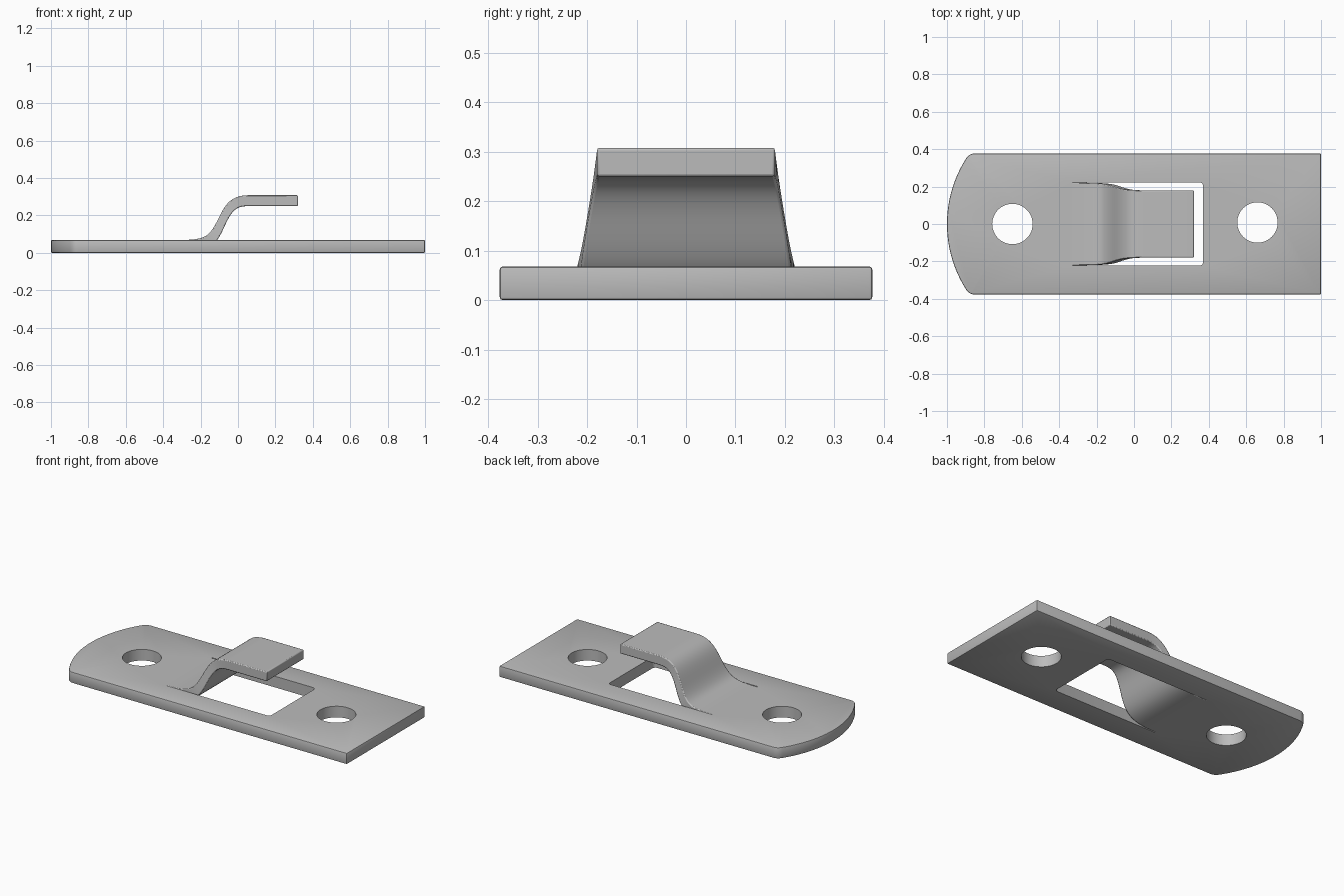
import bpy, bmesh, math
from mathutils import Vector
from mathutils.geometry import interpolate_bezier

if "Cube" in bpy.data.objects:
    bpy.data.objects.remove(bpy.data.objects["Cube"], do_unlink=True)

THICK = 0.068
HALF_W = 0.377

steel = bpy.data.materials.new("grey_steel")
steel.use_nodes = True
GREY = (0.5, 0.5, 0.5, 1)
steel.diffuse_color = GREY
steel.node_tree.nodes["Principled BSDF"].inputs["Base Color"].default_value = GREY


def make_object(name, bm):
    bmesh.ops.recalc_face_normals(bm, faces=bm.faces)
    mesh = bpy.data.meshes.new(name)
    bm.to_mesh(mesh)
    bm.free()
    mesh.materials.append(steel)
    obj = bpy.data.objects.new(name, mesh)
    bpy.context.collection.objects.link(obj)
    return obj


def prism(name, outline, z0, z1, is_round=None, radius=0.02):
    """Extrude an outline; round the upright edges chosen by is_round(x)."""
    bm = bmesh.new()
    face = bm.faces.new([bm.verts.new((x, y, z0)) for x, y in outline])
    ext = bmesh.ops.extrude_face_region(bm, geom=[face])
    top = [v for v in ext["geom"] if isinstance(v, bmesh.types.BMVert)]
    bmesh.ops.translate(bm, verts=top, vec=(0, 0, z1 - z0))
    if is_round:
        edges = [e for e in bm.edges
                 if abs(e.verts[0].co.z - e.verts[1].co.z) > 0.01
                 and e.calc_face_angle(0) > 0.6 and is_round(e.verts[0].co.x)]
        bmesh.ops.bevel(bm, geom=edges, offset=radius, segments=4,
                        profile=0.5, affect='EDGES')
    return make_object(name, bm)


def circle(cx, cy, r, n=48):
    return [(cx + r * math.cos(math.tau * i / n), cy + r * math.sin(math.tau * i / n))
            for i in range(n)]


def soften(obj, width):
    mod = obj.modifiers.new("soft_edges", 'BEVEL')
    mod.width = width
    mod.segments = 2
    mod.limit_method = 'ANGLE'
    mod.angle_limit = math.radians(40)


def shade(obj):
    bpy.ops.object.select_all(action='DESELECT')
    obj.select_set(True)
    bpy.context.view_layer.objects.active = obj
    bpy.ops.object.shade_smooth_by_angle(angle=math.radians(35))


# Base plate: square at one end, shallow arc at the other
sagitta = 0.12
arc_r = (sagitta ** 2 + HALF_W ** 2) / (2 * sagitta)
sweep = math.asin(HALF_W / arc_r)
outline = [(1, -HALF_W), (1, HALF_W)]
for i in range(25):
    a = sweep * (1 - i / 12)
    outline.append((-1 + arc_r - arc_r * math.cos(a), arc_r * math.sin(a)))
plate = prism("base_plate", outline, 0, THICK, lambda x: x < 0, 0.025)
soften(plate, 0.006)

# Screw holes and the window the tongue was punched from
WIN_X, WIN_Y = -0.33, 0.223
cutters = [
    prism("left_hole_cutter", circle(-0.65, 0, 0.108), -0.1, 0.2),
    prism("right_hole_cutter", circle(0.66, 0.008, 0.108), -0.1, 0.2),
    prism("window_cutter", [(WIN_X, -WIN_Y), (0.37, -WIN_Y), (0.37, WIN_Y), (WIN_X, WIN_Y)],
          -0.1, 0.2, lambda x: x > 0),
]
for cutter in cutters:
    cutter.hide_render = True
    mod = plate.modifiers.new("cut", 'BOOLEAN')
    mod.operation = 'DIFFERENCE'
    mod.solver = 'EXACT'
    mod.object = cutter
bpy.context.view_layer.update()
cut_mesh = bpy.data.meshes.new_from_object(
    plate.evaluated_get(bpy.context.evaluated_depsgraph_get()))
plate.modifiers.clear()
plate.data = cut_mesh
for cutter in cutters:
    bpy.data.objects.remove(cutter, do_unlink=True)
shade(plate)

# Bent tongue: S-shaped centre line, tapering as it rises
def bezier(*pts):
    return interpolate_bezier(*[Vector((x, 0, z)) for x, z in pts], 15)

LOW, HIGH, TIP = THICK / 2, 0.279, 0.32
rise = bezier((WIN_X, LOW), (-0.17, LOW), (-0.14, 0.055), (-0.092, 0.155))
crest = bezier((-0.092, 0.155), (-0.05, 0.245), (-0.025, HIGH), (0.06, HIGH))
path = rise + crest[1:] + [Vector((TIP, 0, HIGH))]

bm = bmesh.new()
rings = []
for i, p in enumerate(path):
    tangent = (path[min(i + 1, len(path) - 1)] - path[max(i - 1, 0)]).normalized()
    if i == 0 or p.x > 0.05:
        tangent = Vector((1, 0, 0))
    normal = Vector((-tangent.z, 0, tangent.x))
    t = (p.z - LOW) / (HIGH - LOW)
    # Stretched thinner on the slope
    thick = THICK + (0.058 - THICK) * t - 0.06 * t * (1 - t)
    half = 0.221 - 0.041 * t
    ring = []
    for sy, sn in ((-1, -1), (1, -1), (1, 1), (-1, 1)):
        ring.append(bm.verts.new(p + normal * (sn * thick / 2) + Vector((0, sy * half, 0))))
    rings.append(ring)
for a, b in zip(rings, rings[1:]):
    for k in range(4):
        bm.faces.new((a[k], a[(k + 1) % 4], b[(k + 1) % 4], b[k]))
bm.faces.new(rings[-1])
tongue = make_object("bent_tongue", bm)
soften(tongue, 0.005)
shade(tongue)
